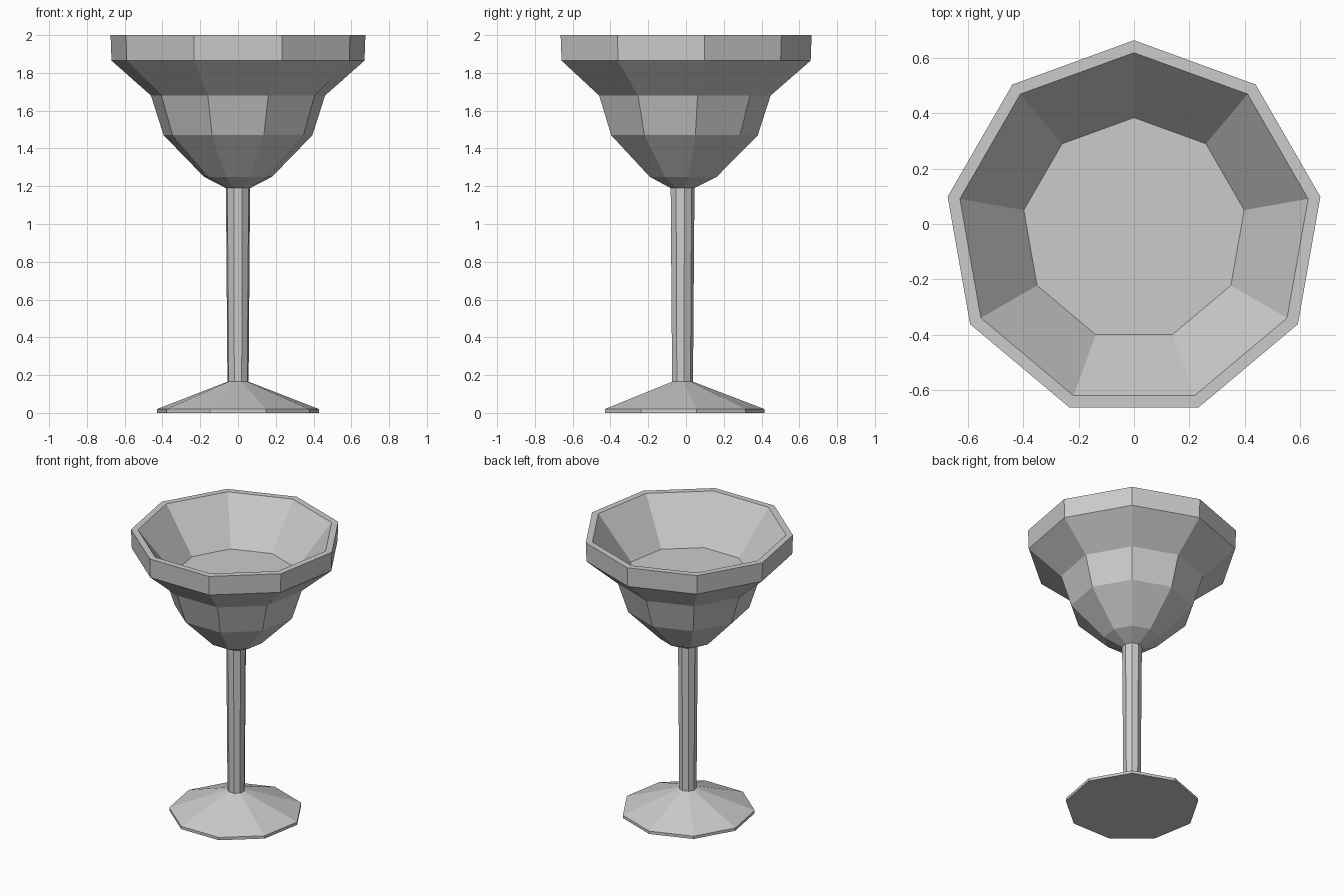
import bpy, bmesh
from math import cos, sin, pi

if "Cube" in bpy.data.objects:
    bpy.data.objects.remove(bpy.data.objects["Cube"])

SIDES = 9
Y_OFFSET = -0.02  # a nine-sided ring is uneven in y, so its axis is shifted to centre the bounds

# (radius, height) from the foot up the outside, over the rim and down the inside
PROFILE = [
    (0.436, 0.0), (0.436, 0.02),                            # foot
    (0.057, 0.165), (0.065, 1.19),                          # stem
    (0.183, 1.25), (0.40, 1.47), (0.468, 1.68),             # lower bowl
    (0.68, 1.865), (0.685, 2.0),                            # flared rim
    (0.64, 2.0), (0.405, 1.70),                             # inside of bowl
]


def lathe(name, profile):
    """Closed faceted solid turned around z, one corner pointing to +y."""
    bm = bmesh.new()
    rings = []
    for r, z in profile:
        angles = [pi / 2 + 2 * pi * i / SIDES for i in range(SIDES)]
        rings.append([bm.verts.new((r * cos(a), r * sin(a) + Y_OFFSET, z)) for a in angles])
    for low, high in zip(rings, rings[1:]):
        for i in range(SIDES):
            j = (i + 1) % SIDES
            bm.faces.new((low[i], low[j], high[j], high[i]))
    # underside of the foot and floor of the bowl
    bm.faces.new(rings[0][::-1])
    bm.faces.new(rings[-1])
    bmesh.ops.recalc_face_normals(bm, faces=bm.faces)
    mesh = bpy.data.meshes.new(name)
    bm.to_mesh(mesh)
    bm.free()
    obj = bpy.data.objects.new(name, mesh)
    bpy.context.collection.objects.link(obj)
    return obj


lathe("goblet", PROFILE)
